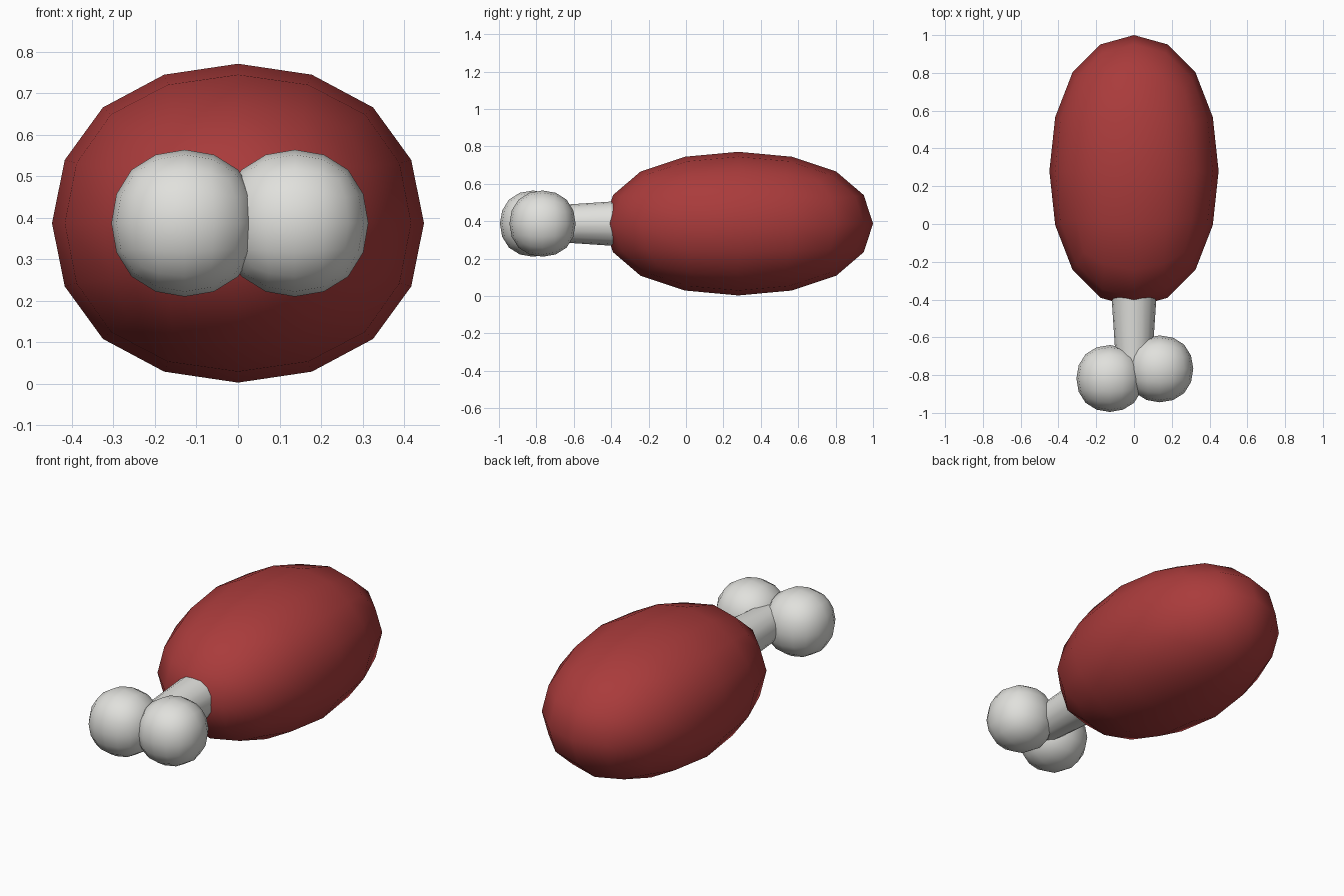
import bpy, math
from mathutils import Matrix

if "Cube" in bpy.data.objects:
    bpy.data.objects.remove(bpy.data.objects["Cube"])

MID_Z = 0.387          # height of the centre line
LIMIT = 0.8395         # half-width of a unit cube after subdivision


def material(name, rgb):
    m = bpy.data.materials.new(name)
    m.diffuse_color = (*rgb, 1)
    m.use_nodes = True
    m.node_tree.nodes["Principled BSDF"].inputs["Base Color"].default_value = m.diffuse_color
    return m


red = material("meat red", (0.40, 0.044, 0.044))
white = material("bone white", (0.75, 0.75, 0.72))


def finish(name, mat):
    ob = bpy.context.object
    ob.name = name
    ob.data.materials.append(mat)
    for p in ob.data.polygons:
        p.use_smooth = True
    return ob


def rounded_cube(name, centre, radii, mat):
    """Ball made from a subdivided cube, 16 sides around."""
    bpy.ops.mesh.primitive_cube_add(size=2, location=centre)
    ob = finish(name, mat)
    ob.data.transform(Matrix.Diagonal((*[r / LIMIT for r in radii], 1)))
    sub = ob.modifiers.new("round", 'SUBSURF')
    sub.levels = sub.render_levels = 2
    return ob


# Meat
rounded_cube("meat", (0, 0.28, MID_Z), (0.448, 0.72, 0.384), red)

# Bone shaft, tapering toward the knobs
y0, y1 = -0.76, -0.25
bpy.ops.mesh.primitive_cone_add(vertices=16, radius1=0.128, radius2=0.094,
                                depth=y1 - y0, location=(0, (y0 + y1) / 2, MID_Z),
                                rotation=(math.pi / 2, 0, 0))
finish("bone_shaft", white)
bpy.ops.object.shade_smooth_by_angle(angle=math.radians(40))

# Two knobs at the bone end
for name, x, y in (("left_knob", -0.128, -0.818), ("right_knob", 0.137, -0.767)):
    rounded_cube(name, (x, y, MID_Z), (0.177,) * 3, white)
